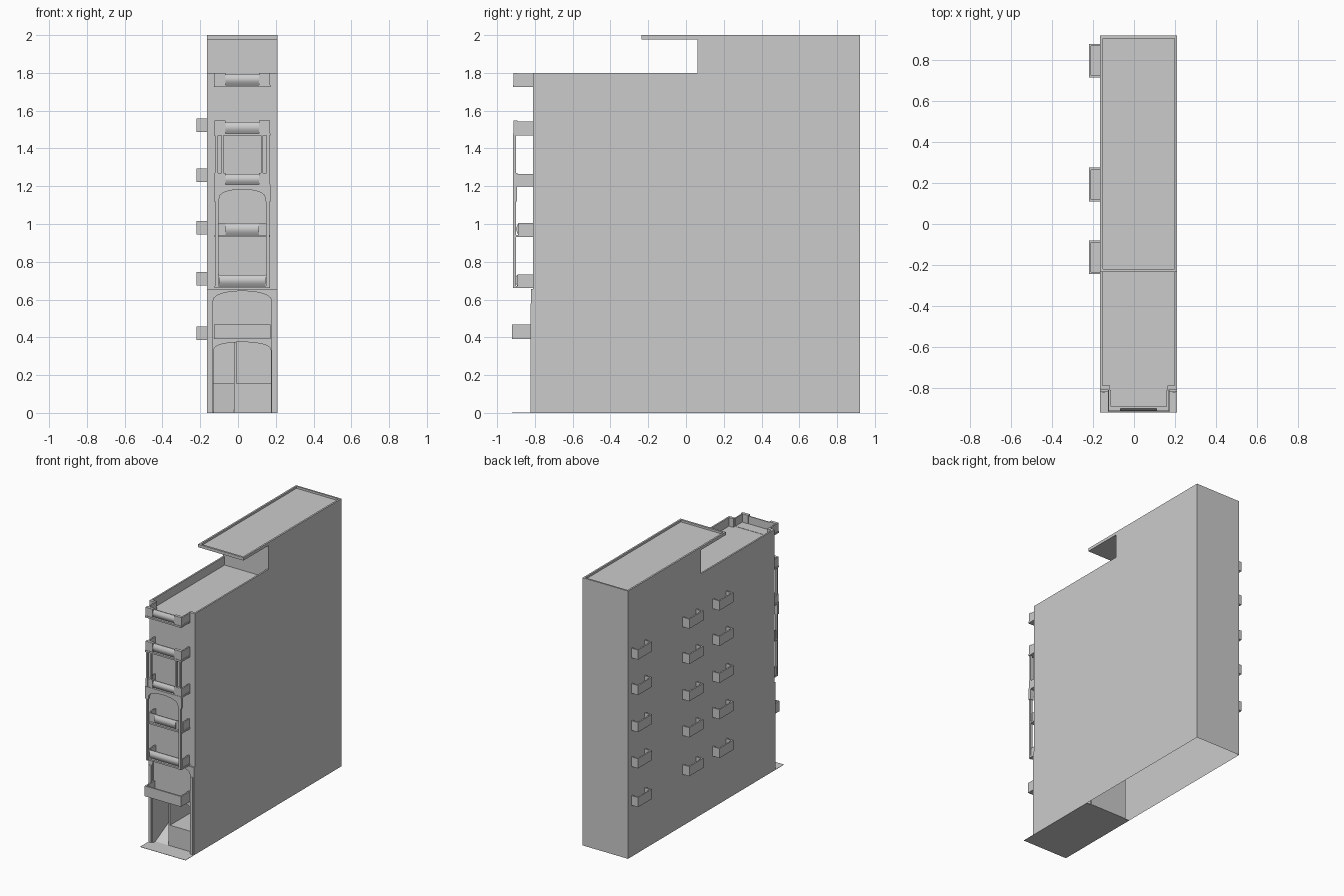
import bpy, bmesh, math
from mathutils import Vector

if "Cube" in bpy.data.objects:
    bpy.data.objects.remove(bpy.data.objects["Cube"])

XL, XR = -0.165, 0.21          # building sides
CX = 0.0225                    # facade centre line
YF, YB = -0.81, 0.92           # front and back walls


def prism(name, pts, axis, a, b, drop=None, smooth=False):
    """Extrude a 2D outline along x (pts are y,z) or y (pts are x,z)."""
    bm = bmesh.new()
    def put(p, t):
        return bm.verts.new((t, p[0], p[1]) if axis == 'x' else (p[0], t, p[1]))
    lo = [put(p, a) for p in pts]
    hi = [put(p, b) for p in pts]
    bm.faces.new(lo)
    bm.faces.new(hi[::-1])
    n = len(pts)
    for i in range(n):
        j = (i + 1) % n
        bm.faces.new((lo[i], hi[i], hi[j], lo[j]))
    bmesh.ops.recalc_face_normals(bm, faces=bm.faces[:])
    if drop:
        dead = [f for f in bm.faces if drop(f.calc_center_median(), f.normal)]
        bmesh.ops.delete(bm, geom=dead, context='FACES')
    me = bpy.data.meshes.new(name)
    bm.to_mesh(me)
    bm.free()
    ob = bpy.data.objects.new(name, me)
    bpy.context.collection.objects.link(ob)
    if smooth:
        bpy.ops.object.select_all(action='DESELECT')
        ob.select_set(True)
        bpy.context.view_layer.objects.active = ob
        bpy.ops.object.shade_smooth_by_angle(angle=math.radians(35))
    return ob


def box(name, x0, x1, y0, y1, z0, z1):
    return prism(name, [(y0, z0), (y1, z0), (y1, z1), (y0, z1)], 'x', x0, x1)


def pair(name, d0, d1, y0, y1, z0, z1):
    """Two boxes mirrored about the facade centre line."""
    for side, s in (("left", -1), ("right", 1)):
        xs = sorted((CX + s * d0, CX + s * d1))
        box(f"{name}_{side}", *xs, y0, y1, z0, z1)


def arch_panel(name, half, opening, z0, z1, spring, apex, y0, y1):
    """Flat panel with an arched opening rising from its lower edge."""
    n = 12
    arc = []
    for i in range(n + 1):
        a = math.pi * i / n
        arc.append((CX - opening * math.cos(a), spring + (apex - spring) * math.sin(a) ** 0.8))
    pts = ([(CX - half, z0), (CX - opening, z0)] + arc +
           [(CX + opening, z0), (CX + half, z0), (CX + half, z1), (CX - half, z1)])
    return prism(name, pts, 'y', y0, y1)


# main body: open underneath and behind the front wall
outline = [(YF, 0), (YB, 0), (YB, 1.985), (-0.235, 1.985), (-0.235, 1.978),
           (0.06, 1.978), (0.06, 1.735), (YF, 1.735)]
prism("building_body", outline, 'x', XL, XR,
      drop=lambda c, n: (n.z < -0.9 and c.z < 0.01) or (n.y < -0.9 and c.y < -0.8))
arch_panel("front_wall", 0.1875, 0.152, 0, 1.735, 0.33, 0.375, YF, -0.79)

# roof rim
for nm, x0, x1, y0, y1 in (("left", XL, XL + 0.013, -0.235, YB), ("right", XR - 0.013, XR, -0.235, YB),
                           ("front", XL, XR, -0.235, -0.22), ("back", XL, XR, YB - 0.013, YB)):
    box("roof_rim_" + nm, x0, x1, y0, y1, 1.985, 2.0)

# terrace parapet
pair("terrace_parapet", 0.1755, 0.1875, YF, 0.06, 1.735, 1.8)
pair("terrace_front_parapet", 0.14, 0.1755, YF, -0.79, 1.735, 1.8)

# entrance: surround, pilasters, passage, ramp and low wall
arch_panel("entrance_surround", 0.1875, 0.155, 0, 0.655, 0.59, 0.645, -0.82, YF)
pair("entrance_pilaster", 0.165, 0.18, -0.824, -0.82, 0, 0.58)
box("ground_plate", XL, XR, -0.92, -0.25, 0, 0.002)
pair("passage_wall", 0.152, 0.156, -0.79, -0.25, 0, 0.4)
box("passage_back", -0.13, 0.175, -0.25, -0.245, 0, 0.4)
box("passage_ceiling", -0.13, 0.175, -0.79, -0.25, 0.376, 0.38)
prism("entrance_ramp", [(-0.79, 0.002), (-0.25, 0.002), (-0.25, 0.155), (-0.5, 0.155)], 'x', -0.13, -0.02)
box("entrance_divider", -0.02, -0.008, -0.79, -0.25, 0, 0.376)
box("raised_floor", -0.008, 0.175, -0.79, -0.25, 0, 0.155)


def bulge(y, z0, z1):
    """Cross-section of a softly rounded parapet panel."""
    n = 8
    out = [(y - 0.012 * math.sin(math.pi * i / n), z0 + (z1 - z0) * i / n) for i in range(n + 1)]
    return out + [(y + 0.008, z1), (y + 0.008, z0)]


def front_balcony(name, z0, z1, half, centre, yf, posts):
    """Open balcony with floor, sides, rounded centre and optional corner posts."""
    box(name + "_floor", CX - half, CX + half, yf - 0.004, YF, z0, z0 + 0.012)
    y = yf + 0.012
    prism(name + "_rounded_panel", bulge(y, z0 + 0.012, z1 - 0.006), 'x', CX - centre, CX + centre, smooth=True)
    pair(name + "_side", half - 0.014, half - 0.004, y, YF, z0 + 0.012, z1 - 0.004)
    if posts:
        pair(name + "_corner", centre, half - 0.002, yf, yf + 0.022, z0 + 0.012, z1)
    else:
        pair(name + "_front", centre, half - 0.004, y, y + 0.008, z0 + 0.012, z1 - 0.004)


# front balconies
front_balcony("balcony_6", 1.725, 1.80, 0.15, 0.088, -0.913, True)
front_balcony("balcony_5", 1.468, 1.547, 0.15, 0.088, -0.913, True)
front_balcony("balcony_4", 1.198, 1.27, 0.15, 0.088, -0.913, True)
front_balcony("balcony_3", 0.93, 1.01, 0.148, 0.088, -0.899, False)
front_balcony("balcony_2", 0.66, 0.737, 0.148, 0.122, -0.905, False)

# plain lowest balcony
box("balcony_1_front", CX - 0.15, CX + 0.15, -0.92, -0.908, 0.39, 0.467)
pair("balcony_1_side", 0.14, 0.15, -0.908, YF, 0.39, 0.467)
box("balcony_1_floor", CX - 0.14, CX + 0.14, -0.908, YF, 0.39, 0.402)

# columns and arch linking the balconies
pair("lower_column", 0.127, 0.143, -0.916, -0.9, 0.66, 1.125)
arch_panel("balcony_arch", 0.15, 0.122, 1.12, 1.2, 1.135, 1.183, -0.916, -0.896)
pair("upper_outer_column", 0.129, 0.143, -0.915, -0.9, 1.21, 1.47)
pair("upper_inner_column", 0.098, 0.11, -0.915, -0.9, 1.21, 1.47)

# side balconies: three columns of five open boxes
for col, y0 in enumerate((-0.245, 0.11, 0.715)):
    y1 = y0 + 0.165
    for row, z0 in enumerate((0.385, 0.675, 0.945, 1.222, 1.487)):
        nm = f"side_balcony_{col + 1}_{row + 1}"
        z1 = z0 + 0.072
        box(nm + "_front", -0.22, -0.21, y0, y1, z0, z1)
        box(nm + "_near", -0.21, XL, y0, y0 + 0.01, z0, z1)
        box(nm + "_far", -0.21, XL, y1 - 0.01, y1, z0, z1)
        box(nm + "_floor", -0.21, XL, y0 + 0.01, y1 - 0.01, z0, z0 + 0.01)
